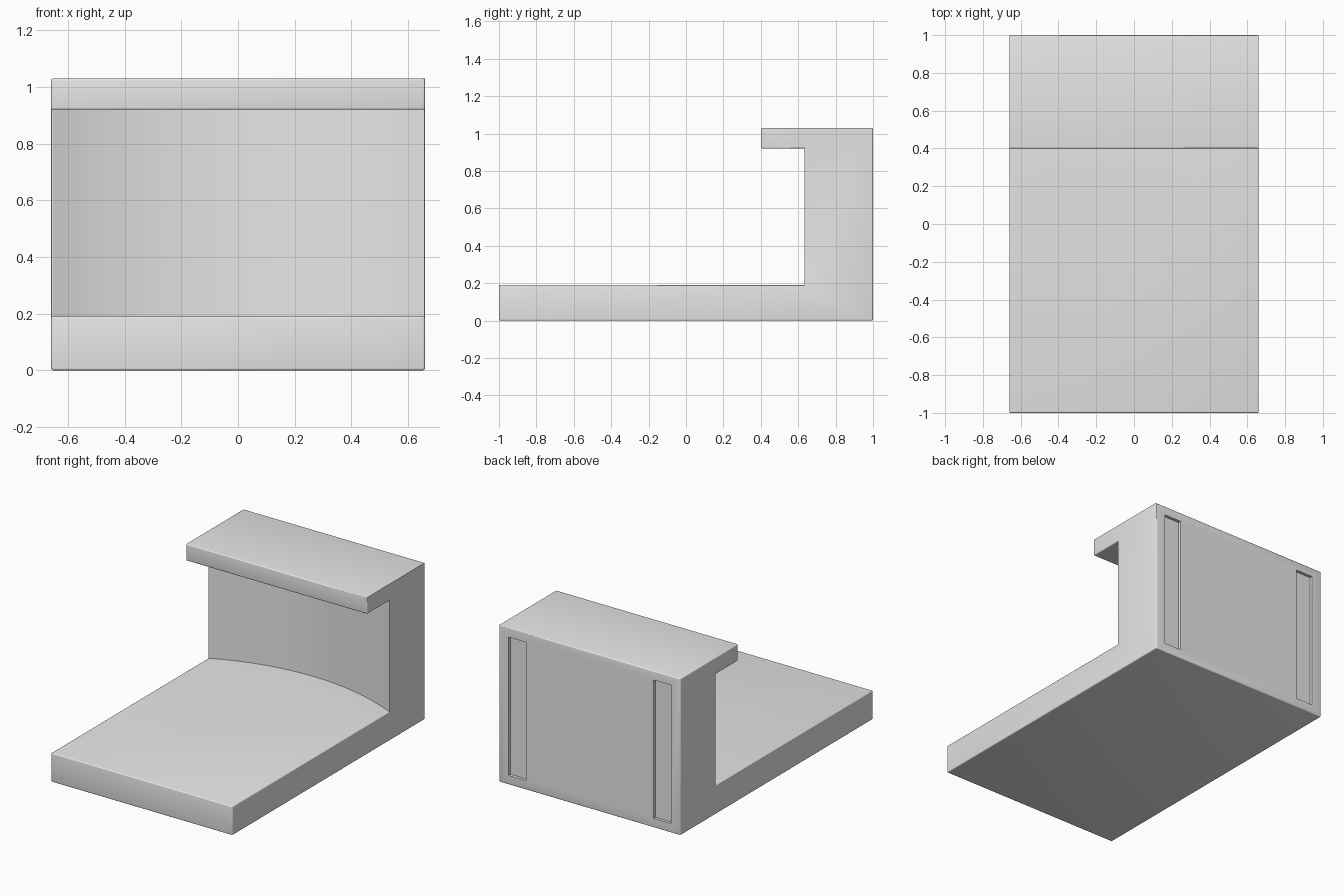
import bpy, bmesh, math

if "Cube" in bpy.data.objects:
    bpy.data.objects.remove(bpy.data.objects["Cube"], do_unlink=True)

HALF_W, HEIGHT = 0.66, 1.03
BASE_TOP, LIP_BOTTOM, LIP_FRONT = 0.19, 0.92, 0.40
WALL_EDGE, HOLLOW = 0.63, 0.15

grey = bpy.data.materials.new("plain grey")
grey.diffuse_color = (0.8, 0.8, 0.8, 1)
grey.use_nodes = True
grey.node_tree.nodes["Principled BSDF"].inputs["Base Color"].default_value = (0.8, 0.8, 0.8, 1)


def box(name, low, high):
    """Box spanning two opposite corners."""
    bpy.ops.mesh.primitive_cube_add(size=1, location=[(a + b) / 2 for a, b in zip(low, high)])
    ob = bpy.context.object
    ob.name = name
    ob.scale = [b - a for a, b in zip(low, high)]
    bpy.ops.object.transform_apply(location=True, rotation=True, scale=True)
    ob.data.materials.append(grey)
    return ob


def apply(ob, mod):
    bpy.context.view_layer.objects.active = ob
    bpy.ops.object.modifier_apply(modifier=mod.name)


def cut(ob, cutter):
    cutter.hide_render = True
    mod = ob.modifiers.new("cut", "BOOLEAN")
    mod.operation = "DIFFERENCE"
    mod.solver = "EXACT"
    mod.object = cutter
    apply(ob, mod)
    bpy.data.objects.remove(cutter, do_unlink=True)


# Solid block that becomes base, back wall and top lip
stand = box("stand_body", (-HALF_W, -1, 0), (HALF_W, 1, HEIGHT))

# Round hollow between base and lip, leaving a concave back wall
radius = (HALF_W ** 2 + HOLLOW ** 2) / (2 * HOLLOW)
bpy.ops.mesh.primitive_cylinder_add(
    vertices=128, radius=radius, depth=LIP_BOTTOM - BASE_TOP,
    location=(0, WALL_EDGE + HOLLOW - radius, (LIP_BOTTOM + BASE_TOP) / 2))
hollow = bpy.context.object
hollow.data.materials.append(grey)
cut(stand, hollow)

# Open space in front of the lip
cut(stand, box("front_space", (-1, -2, 0.5), (1, LIP_FRONT, 2)))

# Rounded outer edges; the top edge on the +x side stays sharp
bm = bmesh.new()
bm.from_mesh(stand.data)
bmesh.ops.remove_doubles(bm, verts=bm.verts, dist=0.0001)
weight = bm.edges.layers.float.new("bevel_weight_edge")
for e in bm.edges:
    if len(e.link_faces) != 2 or not e.is_convex:
        continue
    sharp_top = all(v.co.x > HALF_W - 0.001 and v.co.z > HEIGHT - 0.001 for v in e.verts)
    if e.calc_face_angle() > math.radians(30) and not sharp_top:
        e[weight] = 1
bm.to_mesh(stand.data)
bm.free()
bevel = stand.modifiers.new("round_edges", "BEVEL")
bevel.limit_method = "WEIGHT"
bevel.width = 0.02
bevel.segments = 4
apply(stand, bevel)

# Shallow upright slots in the back
for side in (-1, 1):
    inner, outer = sorted((side * 0.465, side * 0.59))
    cut(stand, box("slot", (inner, 0.98, 0.06), (outer, 1.1, 0.97)))

bpy.ops.object.select_all(action="DESELECT")
stand.select_set(True)
bpy.context.view_layer.objects.active = stand
bpy.ops.object.shade_smooth_by_angle(angle=math.radians(30))
